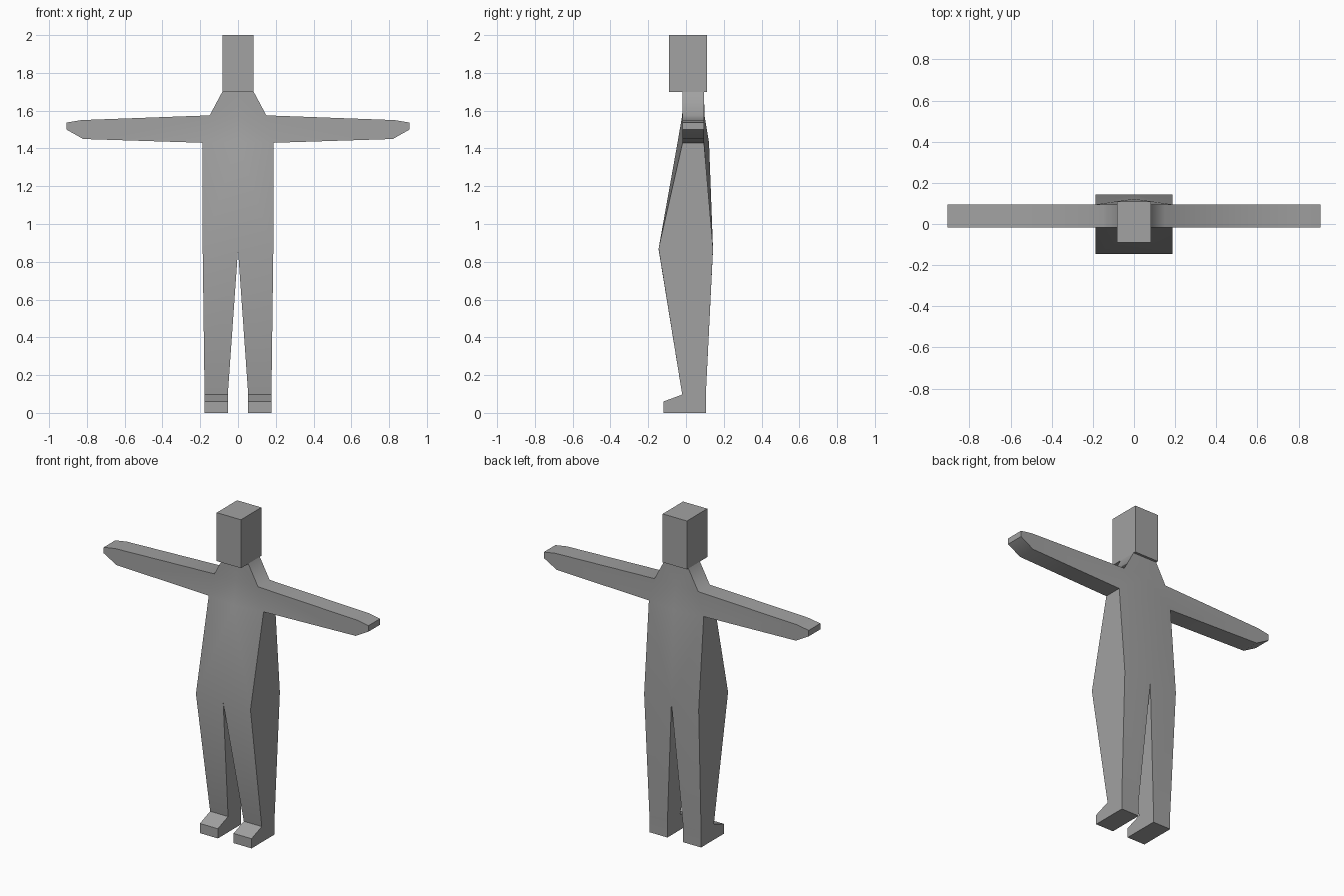
import bpy
import bmesh
from math import radians

cube = bpy.data.objects.get("Cube")
if cube:
    bpy.data.objects.remove(cube, do_unlink=True)

grey = bpy.data.materials.new("plain grey")
grey.use_nodes = True
colour = (0.36, 0.36, 0.36, 1)
grey.diffuse_color = colour
grey.node_tree.nodes["Principled BSDF"].inputs["Base Color"].default_value = colour


def finish(bm, name, soft=()):
    """Shade smooth with hard creases, keeping the soft edges blended."""
    bmesh.ops.recalc_face_normals(bm, faces=bm.faces)
    for f in bm.faces:
        f.smooth = True
    for e in bm.edges:
        e.smooth = e in soft or e.calc_face_angle(0) < radians(30)
    mesh = bpy.data.meshes.new(name)
    bm.to_mesh(mesh)
    bm.free()
    mesh.materials.append(grey)
    obj = bpy.data.objects.new(name, mesh)
    bpy.context.collection.objects.link(obj)
    return obj


# Body points: x, z, front y, back y
points = {
    "neck_mid": (0, 1.70, -0.018, 0.095),
    "neck": (0.083, 1.70, -0.018, 0.095),
    "shoulder_mid": (0, 1.575, -0.02, 0.098),
    "shoulder": (0.15, 1.575, -0.018, 0.095),
    "wrist_top": (0.83, 1.55, -0.018, 0.095),
    "tip_top": (0.908, 1.537, -0.018, 0.095),
    "tip_low": (0.908, 1.50, -0.018, 0.095),
    "wrist_low": (0.82, 1.45, -0.018, 0.095),
    "armpit": (0.188, 1.43, -0.018, 0.095),
    "chest_mid": (0, 1.43, -0.045, 0.122),
    "hip": (0.187, 0.87, -0.145, 0.143),
    "crotch": (0, 0.865, -0.145, 0.143),
    "ankle_out": (0.177, 0.097, -0.02, 0.105),
    "ankle_in": (0.054, 0.097, -0.02, 0.105),
    "sole_out": (0.177, 0, -0.02, 0.105),
    "sole_in": (0.054, 0, -0.02, 0.105),
}
# Panels shared by the front and the back
panels = [
    "neck_mid neck shoulder shoulder_mid",
    "shoulder_mid shoulder armpit",
    "shoulder_mid armpit chest_mid",
    "shoulder wrist_top wrist_low armpit",
    "wrist_top tip_top tip_low wrist_low",
    "chest_mid armpit hip crotch",
    "crotch hip ankle_out ankle_in",
]
# Outline joining the front panels to the back panels
outline = ("neck_mid neck shoulder wrist_top tip_top tip_low wrist_low armpit "
           "hip ankle_out sole_out sole_in ankle_in crotch").split()

bm = bmesh.new()
front = {n: bm.verts.new((x, f, z)) for n, (x, z, f, b) in points.items()}
back = {n: bm.verts.new((x, b, z)) for n, (x, z, f, b) in points.items()}
for panel in panels:
    names = panel.split()
    bm.faces.new([front[n] for n in names])
    bm.faces.new([back[n] for n in reversed(names)])
bm.faces.new([back[n] for n in ("ankle_in", "ankle_out", "sole_out", "sole_in")])
for a, b in zip(outline, outline[1:]):
    bm.faces.new([front[a], back[a], back[b], front[b]])

# Foot wedge in front of the ankle
toe = {(side, z): bm.verts.new((points["ankle_" + side][0], -0.12, z))
       for side in ("in", "out") for z in (0, 0.06)}
for side in ("in", "out"):
    bm.faces.new([front["ankle_" + side], toe[side, 0.06], toe[side, 0],
                  front["sole_" + side]])
for a, b in ((front["ankle_in"], front["ankle_out"]), (front["sole_out"], front["sole_in"])):
    z = 0.06 if a is front["ankle_in"] else 0
    first, second = ("in", "out") if z else ("out", "in")
    bm.faces.new([a, b, toe[second, z], toe[first, z]])
bm.faces.new([toe["in", 0], toe["out", 0], toe["out", 0.06], toe["in", 0.06]])

# Mirror the half body across the centre
half = bm.verts[:] + bm.edges[:] + bm.faces[:]
bmesh.ops.mirror(bm, geom=half, axis="X", merge_dist=0.0001)
bmesh.ops.remove_doubles(bm, verts=bm.verts, dist=0.0001)
soft = {e for e in bm.edges
        if all(abs(abs(v.co.x) - 0.15) < 0.001 and v.co.z > 1.5 for v in e.verts)}
finish(bm, "body", soft)

# Head block
bm = bmesh.new()
bmesh.ops.create_cube(bm, size=1)
bmesh.ops.scale(bm, vec=(0.166, 0.2, 0.3), verts=bm.verts)
bmesh.ops.translate(bm, vec=(0, 0.01, 1.85), verts=bm.verts)
finish(bm, "head")
